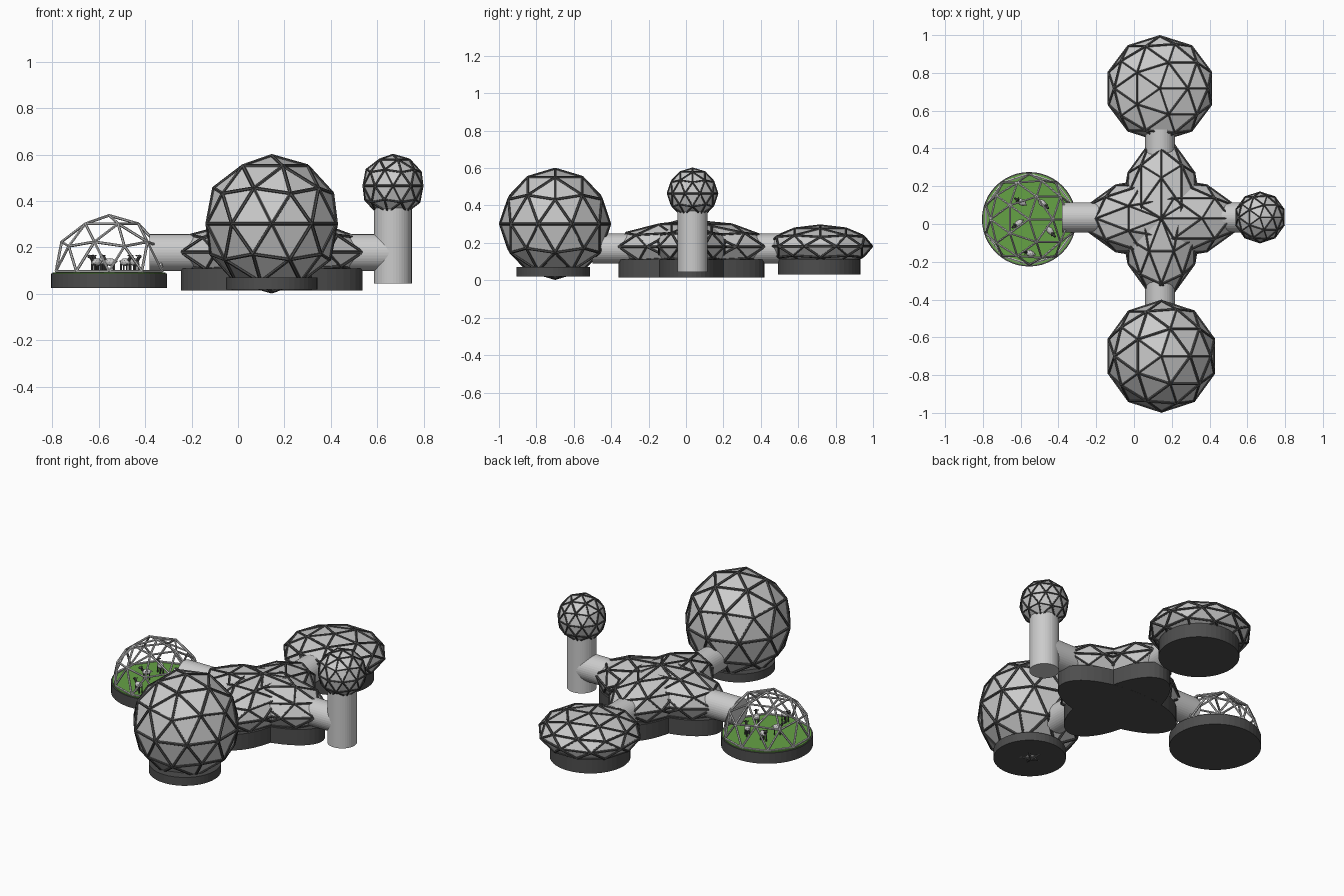
import bpy, bmesh, math
from mathutils import Matrix, Vector

if "Cube" in bpy.data.objects:
    bpy.data.objects.remove(bpy.data.objects["Cube"])


def material(name, rgb):
    m = bpy.data.materials.new(name)
    m.diffuse_color = (*rgb, 1)
    m.use_nodes = True
    m.node_tree.nodes["Principled BSDF"].inputs["Base Color"].default_value = m.diffuse_color
    return m


DARK = material("dark_grey", (0.075, 0.075, 0.075))
GRASS = material("grass_green", (0.13, 0.36, 0.06))


def finish(name, bm, mats=()):
    me = bpy.data.meshes.new(name)
    bm.to_mesh(me)
    bm.free()
    for m in mats:
        me.materials.append(m)
    ob = bpy.data.objects.new(name, me)
    bpy.context.collection.objects.link(ob)
    return ob


def add_rod(bm, a, b, r, sides):
    a, b = Vector(a), Vector(b)
    d = b - a
    mat = Matrix.Translation((a + b) / 2) @ d.to_track_quat('Z', 'Y').to_matrix().to_4x4()
    return bmesh.ops.create_cone(bm, cap_ends=True, segments=sides, radius1=r, radius2=r,
                                 depth=d.length, matrix=mat)


def rod(name, a, b, r, mats=(), sides=40):
    bm = bmesh.new()
    add_rod(bm, a, b, r, sides)
    return finish(name, bm, mats)


def disc(name, centre, rx, ry, z0, z1, mat):
    # Upright cylinder with an elliptical outline
    bm = bmesh.new()
    add_rod(bm, (0, 0, z0), (0, 0, z1), 1, 48)
    bmesh.ops.transform(bm, matrix=Matrix.Translation((*centre, 0)) @ Matrix.Diagonal((rx, ry, 1, 1)),
                        verts=bm.verts)
    return finish(name, bm, [mat])


def geodesic(name, centre, size, strut, turn=0, panels=True, half=False):
    # Faceted ball with a strut along every edge
    bm = bmesh.new()
    mat = (Matrix.Translation(centre) @ Matrix.Rotation(turn, 4, 'Z')
           @ Matrix.Diagonal((*size, 1)))
    bmesh.ops.create_icosphere(bm, subdivisions=2, radius=1, matrix=mat)
    if half:
        low = [v for v in bm.verts if v.co.z < centre[2] - 0.01]
        bmesh.ops.delete(bm, geom=low, context='VERTS')
    frame = bmesh.new()
    for e in bm.edges:
        add_rod(frame, e.verts[0].co, e.verts[1].co, strut, 6)
    finish(name + "_struts", frame, [DARK] if panels else [])
    if panels:
        finish(name + "_panels", bm)
    else:
        bm.free()


CX, CY, TZ = 0.145, 0.03, 0.178

# Central hall: two crossed flattened ellipsoids on crossed elliptical plinths
for label, turn in (("long", 0), ("cross", math.pi / 2)):
    geodesic("hall_" + label, (CX, CY, 0.18), (0.41, 0.215, 0.138), 0.007, turn)
disc("hall_base_long", (CX, CY), 0.39, 0.19, 0.015, 0.11, DARK)
disc("hall_base_cross", (CX, CY), 0.19, 0.39, 0.0155, 0.1105, DARK)

# Large front sphere and its plinth
geodesic("front_sphere", (CX, -0.70, 0.302), (0.292, 0.292, 0.292), 0.008)
disc("front_sphere_base", (CX, -0.71), 0.197, 0.197, 0.02, 0.07, DARK)

# Flattened back dome and its plinth
geodesic("back_dome", (0.137, 0.718, 0.182), (0.285, 0.276, 0.11), 0.007)
disc("back_dome_base", (0.137, 0.712), 0.22, 0.22, 0.03, 0.115, DARK)

# Tower with a small sphere on top
rod("tower", (0.667, 0.035, 0.045), (0.667, 0.035, 0.40), 0.081)
geodesic("tower_sphere", (0.667, 0.035, 0.465), (0.133, 0.133, 0.133), 0.005)

# Connecting tunnels
rod("left_tunnel", (-0.38, 0.035, TZ), (-0.15, 0.035, TZ), 0.079)
rod("right_tunnel", (0.45, 0.035, TZ), (0.667, 0.035, TZ), 0.079)
rod("front_tunnel", (0.138, -0.30, TZ - 0.008), (0.138, -0.50, TZ - 0.008), 0.079)
rod("back_tunnel", (0.138, 0.35, TZ - 0.008), (0.138, 0.50, TZ - 0.008), 0.079)

# Open pasture dome
PX, PY = -0.555, 0.025
disc("pasture_base", (PX, PY), 0.25, 0.25, 0.025, 0.089, DARK)
disc("pasture_grass", (PX, PY), 0.243, 0.243, 0.08, 0.093, GRASS)
geodesic("pasture_dome", (PX, PY, 0.098), (0.24, 0.24, 0.24), 0.006, panels=False, half=True)


def sheep(name, x, y, heading):
    bm = bmesh.new()

    def blob(c, s):
        r = bmesh.ops.create_icosphere(bm, subdivisions=2, radius=1,
                                       matrix=Matrix.Translation(c) @ Matrix.Diagonal((*s, 1)))
        return {f for v in r['verts'] for f in v.link_faces}

    # Woolly body and tail
    blob((0, 0, 0.045), (0.026, 0.017, 0.017))
    blob((-0.026, 0, 0.048), (0.006, 0.005, 0.005))
    dark = set()
    # Neck, head, ears and legs
    dark |= blob((0.034, 0, 0.069), (0.012, 0.007, 0.008))
    for s in (-1, 1):
        dark |= blob((0.026, 0.010 * s, 0.073), (0.003, 0.006, 0.003))
        for lx in (-0.016, 0.016):
            r = add_rod(bm, (lx, 0.009 * s, 0), (lx, 0.009 * s, 0.04), 0.004, 6)
            dark |= {f for v in r['verts'] for f in v.link_faces}
    r = add_rod(bm, (0.018, 0, 0.05), (0.030, 0, 0.068), 0.007, 8)
    dark |= {f for v in r['verts'] for f in v.link_faces}
    wool = bpy.data.materials.get("wool") or material("wool", (0.7, 0.7, 0.7))
    for f in bm.faces:
        f.material_index = 1 if f in dark else 0
    ob = finish(name, bm, [wool, DARK])
    ob.location = (x, y, 0.092)
    ob.rotation_euler.z = math.radians(heading)


# Small flock
flock = [(-0.595, 0.115, 150), (-0.485, 0.11, -40), (-0.61, 0.005, 215),
         (-0.445, -0.035, -50), (-0.55, -0.155, 165)]
for i, (x, y, h) in enumerate(flock):
    sheep("sheep_%d" % (i + 1), x, y, h)
